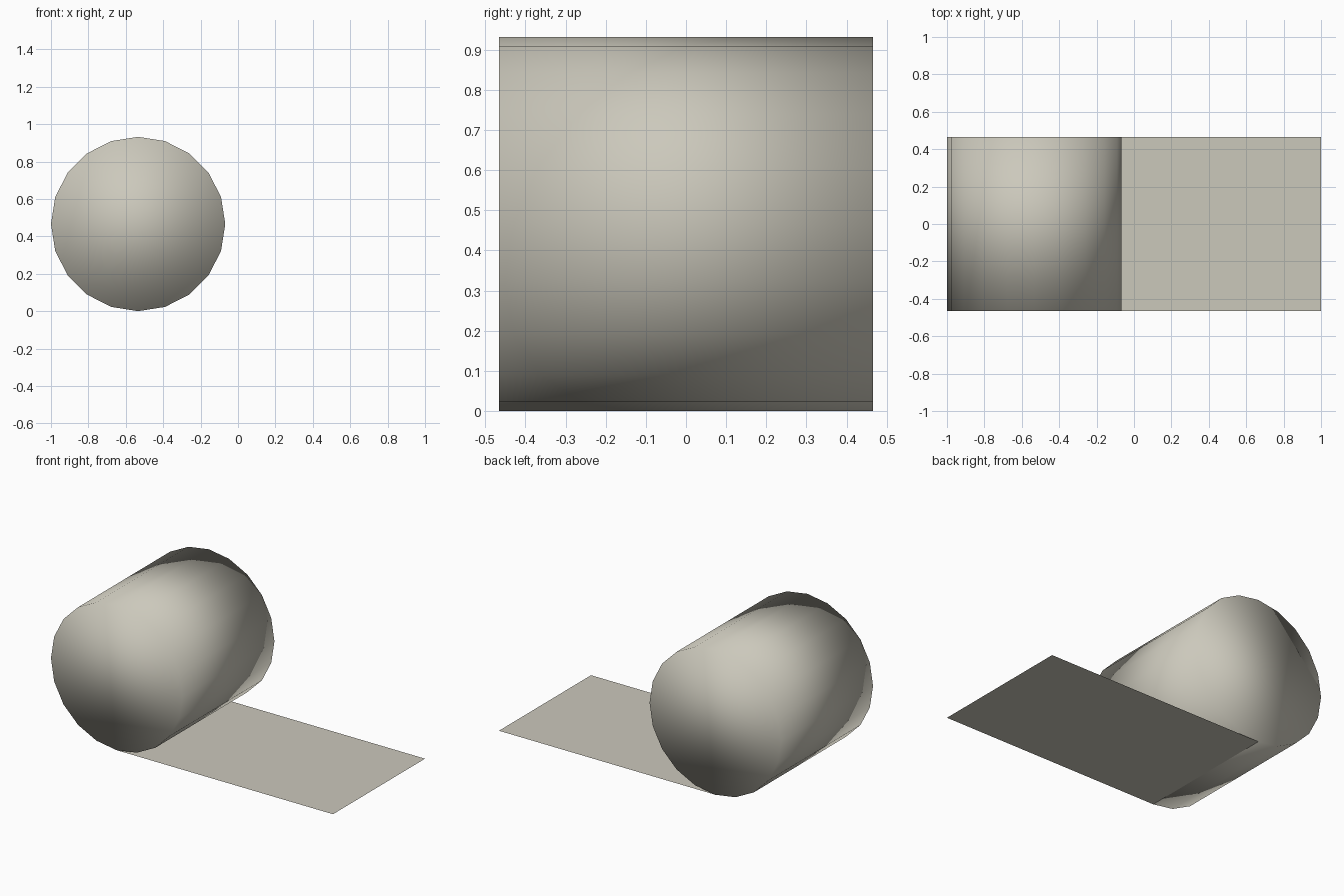
import bpy
import bmesh
import math

if "Cube" in bpy.data.objects:
    bpy.data.objects.remove(bpy.data.objects["Cube"])

R = 0.466          # roll radius, also half its width
CX = -0.534        # roll axis position in x
SIDES = 20

mat = bpy.data.materials.new("warm light grey")
mat.diffuse_color = (0.60, 0.58, 0.50, 1.0)
mat.use_nodes = True
mat.node_tree.nodes["Principled BSDF"].inputs["Base Color"].default_value = mat.diffuse_color


def add_object(name, bm, smooth=False):
    mesh = bpy.data.meshes.new(name)
    for f in bm.faces:
        f.smooth = smooth
    bm.to_mesh(mesh)
    bm.free()
    mesh.materials.append(mat)
    obj = bpy.data.objects.new(name, mesh)
    bpy.context.collection.objects.link(obj)
    return obj


# Roll: closed 20-sided cylinder along y, smooth across the rims as well
bm = bmesh.new()
bmesh.ops.create_cone(bm, cap_ends=True, segments=SIDES,
                      radius1=R, radius2=R, depth=2 * R)
roll = add_object("roll", bm, smooth=True)
roll.rotation_euler = (math.pi / 2, 0, 0)
roll.location = (CX, 0, R)

# Unrolled sheet: thin flat strip from under the roll to the right end
bm = bmesh.new()
corners = [(CX, -R, 0), (1, -R, 0), (1, R, 0), (CX, R, 0)]
bm.faces.new([bm.verts.new(c) for c in corners])
add_object("flat_sheet", bm)
